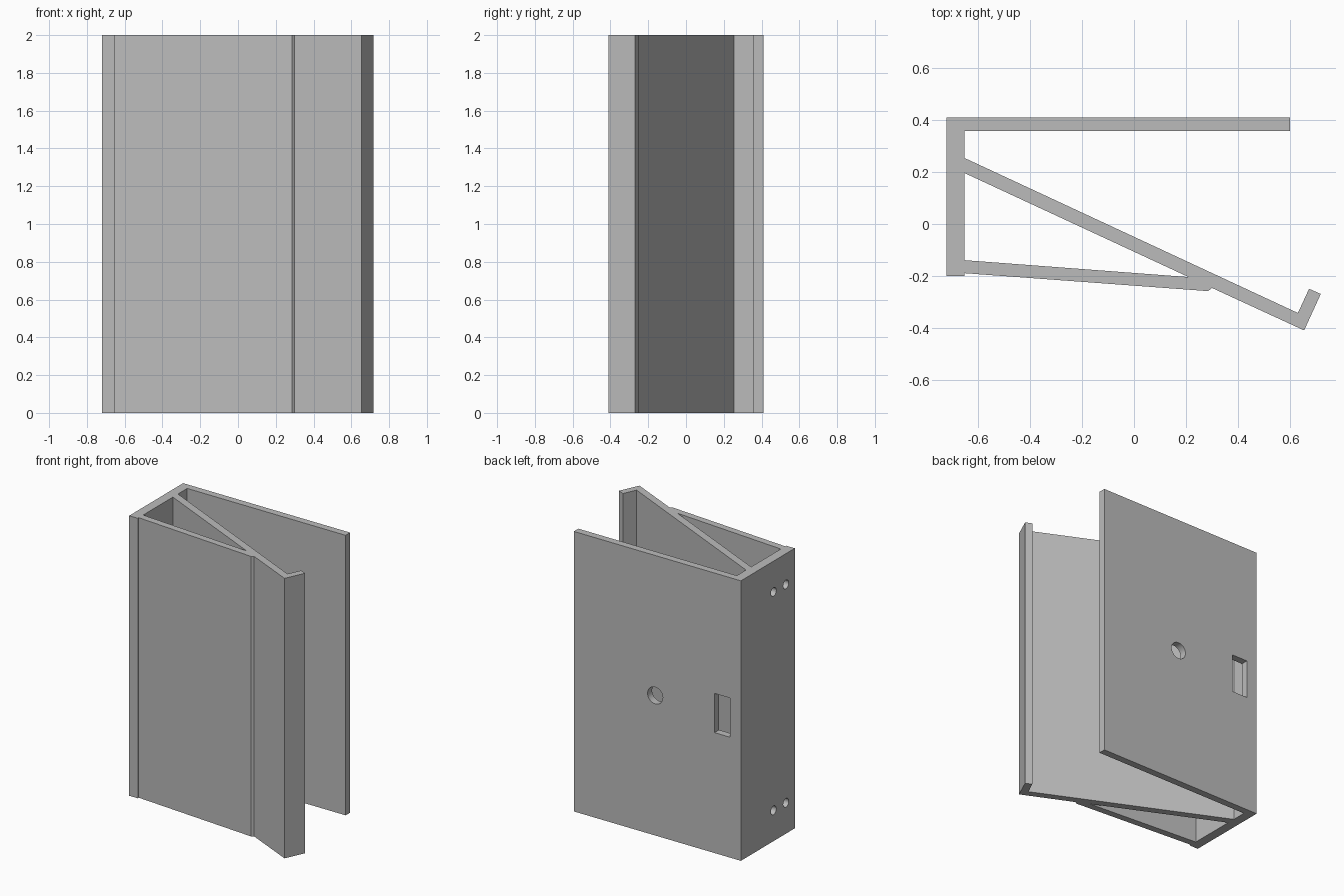
import bpy, bmesh, math
from mathutils import Vector

cube = bpy.data.objects.get("Cube")
if cube:
    bpy.data.objects.remove(cube, do_unlink=True)

HEIGHT = 2.0
grey = bpy.data.materials.new("plain_grey")
grey.use_nodes = True
colour = (0.5, 0.5, 0.5, 1)
grey.diffuse_color = colour
grey.node_tree.nodes["Principled BSDF"].inputs["Base Color"].default_value = colour


def add_object(name, bm):
    mesh = bpy.data.meshes.new(name)
    bmesh.ops.recalc_face_normals(bm, faces=bm.faces)
    bm.to_mesh(mesh)
    bm.free()
    mesh.materials.append(grey)
    obj = bpy.data.objects.new(name, mesh)
    bpy.context.collection.objects.link(obj)
    return obj


def extruded(name, loops):
    """Fill nested outlines and pull them up to the full height."""
    bm = bmesh.new()
    edges = []
    for loop in loops:
        verts = [bm.verts.new((x, y, 0)) for x, y in loop]
        edges += [bm.edges.new((a, b)) for a, b in zip(verts, verts[1:] + verts[:1])]
    bmesh.ops.triangle_fill(bm, edges=edges, use_beauty=True)
    top = bmesh.ops.extrude_face_region(bm, geom=bm.faces[:])["geom"]
    moved = [g for g in top if isinstance(g, bmesh.types.BMVert)]
    bmesh.ops.translate(bm, verts=moved, vec=(0, 0, HEIGHT))
    return add_object(name, bm)


def cut(target, cutter):
    cutter.hide_render = True
    mod = target.modifiers.new("cut", 'BOOLEAN')
    mod.operation, mod.solver, mod.object = 'DIFFERENCE', 'EXACT', cutter
    bpy.context.view_layer.objects.active = target
    bpy.ops.object.modifier_apply(modifier=mod.name)
    bpy.data.objects.remove(cutter, do_unlink=True)


def drill(target, location, radius, axis):
    bm = bmesh.new()
    bmesh.ops.create_cone(bm, cap_ends=True, segments=32, radius1=radius,
                          radius2=radius, depth=0.16)
    cutter = add_object("drill", bm)
    turn = Vector((0, 0, 1)).rotation_difference(Vector(axis)).to_matrix().to_4x4()
    turn.translation = location
    cutter.data.transform(turn)
    cut(target, cutter)


# Back plate, spine, slanted plate with lip, and brace as one section
left, right, back, wall = -0.72, 0.6, 0.409, -0.652
outline = [
    (left, back), (right, back), (right, 0.358), (wall, 0.358),
    (wall, 0.254), (0.63, -0.342), (0.673, -0.249), (0.718, -0.269),
    (0.654, -0.409), (0.3, -0.246), (0.285, -0.258),
    (wall, -0.189), (wall, -0.2), (left, -0.2),
]
cavity = [(wall, 0.196), (0.21, -0.204), (wall, -0.139)]
bracket = extruded("bracket_body", [outline, cavity])

# Round hole and slot in the back plate
drill(bracket, (-0.043, back, 1.0), 0.06, (0, 1, 0))
bm = bmesh.new()
bmesh.ops.create_cube(bm, size=1)
bmesh.ops.scale(bm, verts=bm.verts, vec=(0.124, 0.16, 0.28))
bmesh.ops.translate(bm, verts=bm.verts, vec=(-0.574, back, 1.0))
cut(bracket, add_object("slot_cutter", bm))

# Screw holes through the spine
for y in (-0.1, 0.04):
    for z in (0.22, HEIGHT - 0.22):
        drill(bracket, (left, y, z), 0.031, (1, 0, 0))

# Smooth the hole walls only
bpy.ops.object.select_all(action='DESELECT')
bracket.select_set(True)
bpy.context.view_layer.objects.active = bracket
bpy.ops.object.shade_smooth_by_angle(angle=math.radians(20))
